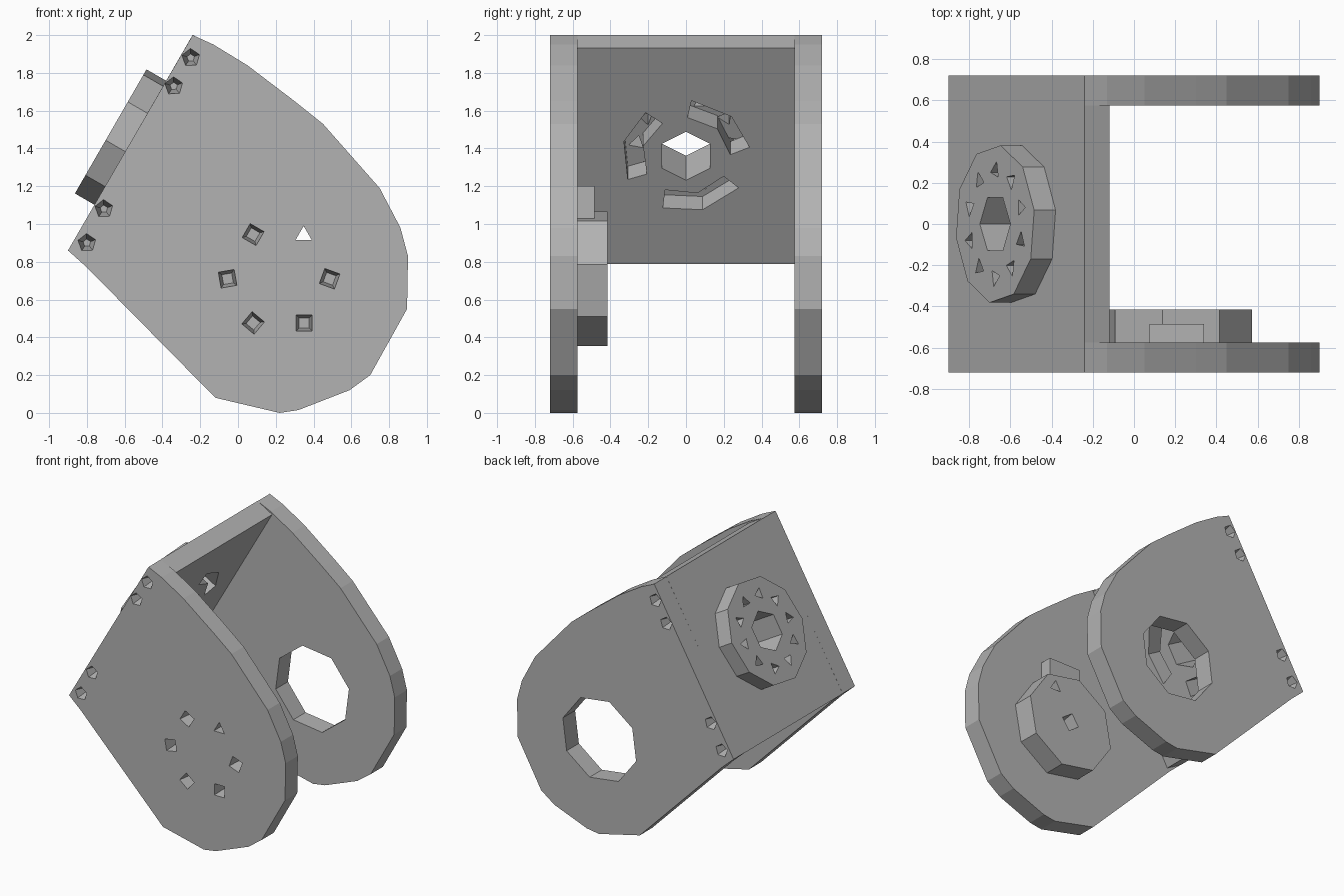
import bpy, bmesh, math
from mathutils import Matrix, Vector

cube = bpy.data.objects.get("Cube")
if cube:
    bpy.data.objects.remove(cube, do_unlink=True)

grey = bpy.data.materials.new("plain grey")
grey.use_nodes = True
grey.diffuse_color = (0.45, 0.45, 0.45, 1)
grey.node_tree.nodes["Principled BSDF"].inputs["Base Color"].default_value = (0.45, 0.45, 0.45, 1)


def frame(x_axis, y_axis, origin):
    x, y = Vector(x_axis), Vector(y_axis)
    m = Matrix((x, y, x.cross(y))).transposed().to_4x4()
    m.translation = origin
    return m


# Side frame: depth runs to the front. Web frame: depth runs out of the tilted web.
TILT = math.radians(60)
SIDE = frame((1, 0, 0), (0, 0, 1), (0, 0, 0))
WEB = frame((math.cos(TILT), 0, math.sin(TILT)), (0, 1, 0), (-0.57, 0, 1.43))
PIVOT = (0.215, 0.71)


def polar(radius, degrees, center=(0, 0)):
    a = math.radians(degrees)
    return center[0] + radius * math.cos(a), center[1] + radius * math.sin(a)


def ngon(sides, radius, center=(0, 0), turn=0):
    return [polar(radius, turn + 360 * i / sides, center) for i in range(sides)]


def prism(name, points, space, d0, d1, taper=1.0):
    """Extrude a flat outline between two depths, optionally narrowing it."""
    n = len(points)
    cx, cy = sum(p[0] for p in points) / n, sum(p[1] for p in points) / n
    bm = bmesh.new()
    low = [bm.verts.new((x, y, d0)) for x, y in points]
    top = [bm.verts.new((cx + (x - cx) * taper, cy + (y - cy) * taper, d1)) for x, y in points]
    bm.faces.new(low)
    bm.faces.new(top)
    for i in range(n):
        j = (i + 1) % n
        bm.faces.new((low[i], low[j], top[j], top[i]))
    bmesh.ops.transform(bm, matrix=space, verts=bm.verts)
    bmesh.ops.recalc_face_normals(bm, faces=bm.faces)
    mesh = bpy.data.meshes.new(name)
    bm.to_mesh(mesh)
    bm.free()
    mesh.materials.append(grey)
    obj = bpy.data.objects.new(name, mesh)
    bpy.context.collection.objects.link(obj)
    return obj


def cut(obj, cutters):
    for c in cutters:
        c.hide_render = True
        mod = obj.modifiers.new("hole", 'BOOLEAN')
        mod.operation = 'DIFFERENCE'
        mod.solver = 'EXACT'
        mod.object = c
    bpy.context.view_layer.update()
    deps = bpy.context.evaluated_depsgraph_get()
    mesh = bpy.data.meshes.new_from_object(obj.evaluated_get(deps))
    obj.modifiers.clear()
    obj.data = mesh


# Two rounded side plates
outline = [(-0.24, 2.0), (-0.13, 1.95), (0.05, 1.84), (0.3, 1.65), (0.45, 1.53),
           (0.75, 1.19), (0.86, 0.98), (0.9, 0.83), (0.895, 0.55), (0.7, 0.2),
           (0.59, 0.12), (0.32, 0.015), (0.22, 0.0), (-0.12, 0.08), (-0.8, 0.77), (-0.9, 0.86)]
front_plate = prism("front_side_plate", outline, SIDE, 0.575, 0.72)
back_plate = prism("back_side_plate", outline, SIDE, -0.72, -0.575)

# Tilted web joining the plates, with a round boss outside
web = prism("web", [(-0.66, -0.575), (0.66, -0.575), (0.66, 0.575), (-0.66, 0.575)], WEB, -0.14, 0)
boss = prism("web_boss", ngon(10, 0.385, turn=10), WEB, 0, 0.12)

# Pivot hub and locating tab inside the front plate
hub = prism("pivot_hub", ngon(8, 0.365, PIVOT, 12), SIDE, 0.415, 0.575)
tab = prism("hub_tab", [(0.075, 1.0), (0.34, 1.0), (0.34, 1.2), (0.075, 1.2)], SIDE, 0.485, 0.575)

# Holes through the web and boss
bore = prism("bore_cutter", ngon(6, 0.148), WEB, -0.3, 0.3)
screws = [prism("screw_cutter", ngon(3, 0.045, polar(0.26, 18 + 36 * i), 36 * i), WEB, -0.3, 0.3)
          for i in range(10)]
slots = []
for mid in (45, 165, 285):
    # angles are measured from the crosswise axis towards the upper end
    arc = [polar(0.34, mid + a) for a in (-36, 0, 40)] + [polar(0.235, mid + a) for a in (43, 0, -43)]
    slots.append(prism("slot_cutter", [(b, a) for a, b in arc], WEB, -0.3, 0.02))
cut(web, [bore] + slots)
cut(boss, [bore] + screws)

# Screw pits in the side plates, near the web corners
corner = [(-0.25, 1.88), (-0.34, 1.73), (-0.71, 1.08), (-0.8, 0.9)]
front_pits = [prism("pit_cutter", ngon(5, 0.052, c, 20), SIDE, 0.73, 0.62, 0.4) for c in corner]
back_pits = [prism("pit_cutter", ngon(5, 0.052, c, 20), SIDE, -0.73, -0.62, 0.4) for c in corner]

# Ring of bolt holes around the pivot, one of them going right through
bolts = [prism("bolt_cutter", ngon(4, 0.062, polar(0.27, 60 * i, PIVOT), 25 + 40 * i), SIDE, 0.73, 0.6, 0.6)
         for i in range(6) if i != 1]
through = prism("through_cutter", ngon(3, 0.05, polar(0.265, 60, PIVOT), 90), SIDE, 0.3, 0.8)
hub_pit = prism("hub_pit_cutter", ngon(4, 0.075, PIVOT, 10), SIDE, 0.4, 0.53, 0.6)
opening = prism("opening_cutter", ngon(8, 0.315, PIVOT, 15), SIDE, -0.9, -0.4)
cut(front_plate, front_pits + bolts + [through])
cut(hub, [through, hub_pit])
cut(back_plate, back_pits + [opening])

# Remove the cutters
for obj in [o for o in bpy.data.objects if "_cutter" in o.name]:
    bpy.data.objects.remove(obj, do_unlink=True)
